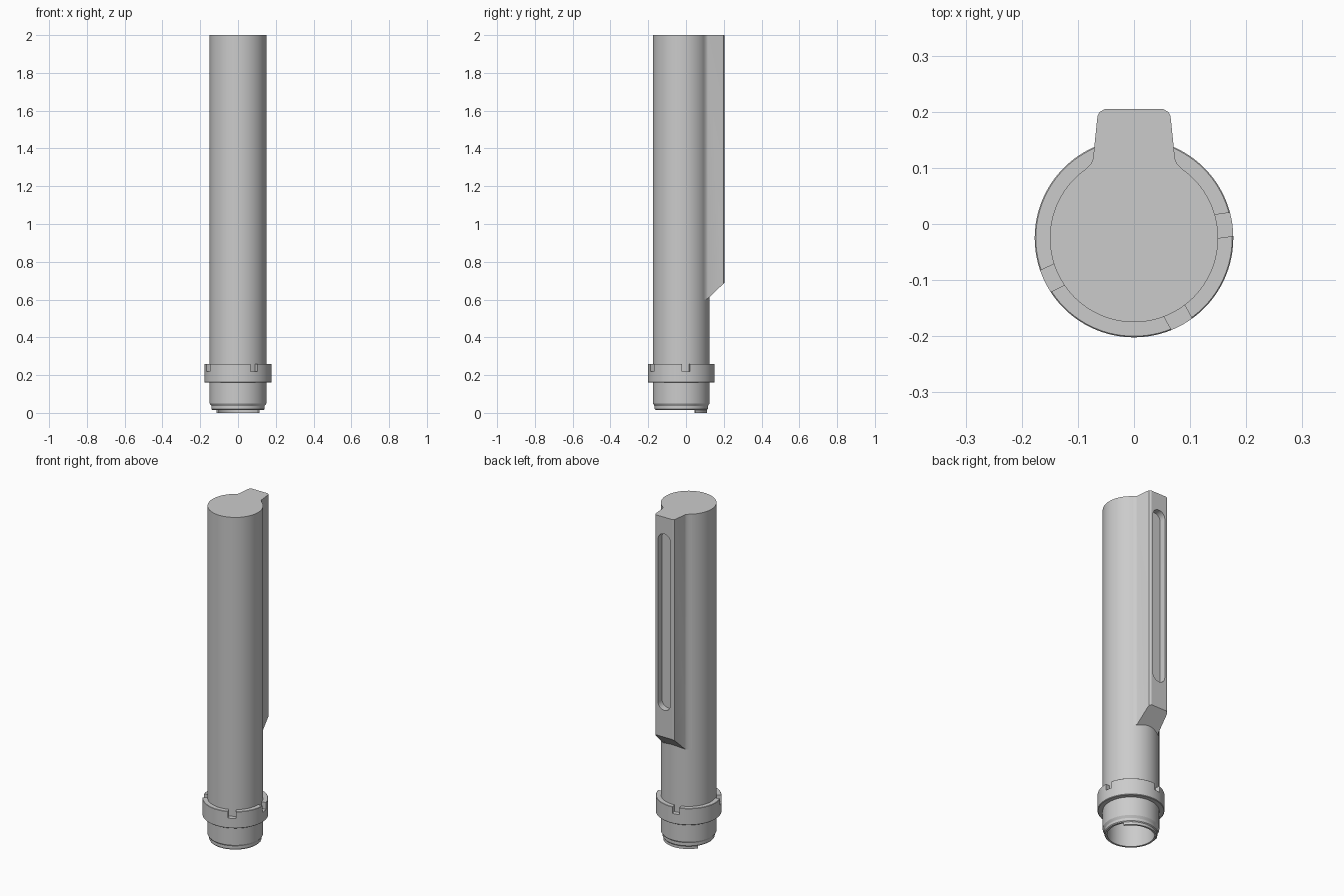
import bpy, bmesh, math
from mathutils import Matrix, Vector

if "Cube" in bpy.data.objects:
    bpy.data.objects.remove(bpy.data.objects["Cube"])

CY = -0.025  # tube axis offset in y
R = 0.15


def finish(bm, name, smooth=True):
    bmesh.ops.recalc_face_normals(bm, faces=bm.faces)
    me = bpy.data.meshes.new(name)
    bm.to_mesh(me)
    bm.free()
    ob = bpy.data.objects.new(name, me)
    bpy.context.collection.objects.link(ob)
    if smooth:
        shade(ob)
    return ob


def shade(ob):
    bpy.ops.object.select_all(action='DESELECT')
    ob.select_set(True)
    bpy.context.view_layer.objects.active = ob
    bpy.ops.object.shade_smooth_by_angle(angle=math.radians(25))


def lathe(name, profile, closed=False, steps=96):
    """Spin (radius, z) points around the tube axis."""
    bm = bmesh.new()
    vs = [bm.verts.new((r, 0, z)) for r, z in profile]
    es = [bm.edges.new(p) for p in zip(vs, vs[1:])]
    if closed:
        es.append(bm.edges.new((vs[-1], vs[0])))
    bmesh.ops.spin(bm, geom=vs + es, cent=(0, 0, 0), axis=(0, 0, 1),
                   angle=math.tau, steps=steps, use_duplicate=False)
    bmesh.ops.remove_doubles(bm, verts=bm.verts, dist=1e-5)
    bmesh.ops.translate(bm, verts=bm.verts, vec=(0, CY, 0))
    return finish(bm, name)


def prism(name, pts, vec, smooth=True):
    """Extrude a flat polygon along vec."""
    bm = bmesh.new()
    f = bm.faces.new([bm.verts.new(p) for p in pts])
    ext = bmesh.ops.extrude_face_region(bm, geom=[f])
    bmesh.ops.translate(bm, vec=vec, verts=[g for g in ext['geom'] if isinstance(g, bmesh.types.BMVert)])
    return finish(bm, name, smooth)


def arc(r, a0, a1, n, cx=0.0, cy=CY):
    return [(cx + r * math.cos(math.radians(a0 + (a1 - a0) * i / n)),
             cy + r * math.sin(math.radians(a0 + (a1 - a0) * i / n))) for i in range(n + 1)]


def cut(ob, cutter):
    m = ob.modifiers.new("cut", 'BOOLEAN')
    m.operation, m.object, m.solver = 'DIFFERENCE', cutter, 'EXACT'
    bpy.context.view_layer.objects.active = ob
    bpy.ops.object.modifier_apply(modifier=m.name)
    bpy.data.objects.remove(cutter)
    shade(ob)


# Hollow tube, closed at the top, stepped and chamfered at the open bottom
lathe("tube", [(0, 2.0), (R, 2.0), (R, 0.05), (0.141, 0.037), (0.141, 0.021), (0.137, 0.016),
               (0.126, 0.016), (0.126, 1.9), (0, 1.9)])

# Partial lip at the rear of the bottom rim
lip = arc(0.137, 33, 147, 32) + arc(0.127, 147, 33, 32)
prism("bottom_lip", [(x, y, 0) for x, y in lip], (0, 0, 0.02))

# Rear rail: right half outline mirrored, root follows the tube
half = [(0.100, 0.087), (0.086, 0.098), (0.077, 0.107), (0.073, 0.116),
        (0.065, 0.193), (0.062, 0.199), (0.052, 0.205)]
outline = half + [(-x, y) for x, y in reversed(half)] + arc(R - 0.001, 131.8, 48.2, 20)
rail = prism("rail", [(x, y, 2.0) for x, y in outline], (0, 0, -1.4), False)
for v in rail.data.vertices:
    if v.co.z < 1:
        v.co.z = 0.6 + max(0, v.co.y - 0.11) * 0.95

# Long rounded slot in the rail's back face
W = 0.041
slot = arc(W, 0, 180, 16, 0, 1.90 - W) + arc(W, 180, 360, 16, 0, 0.85 + W)
cut(rail, prism("slot_cutter", [(x, 0.167, z) for x, z in slot], (0, 0.1, 0), False))

# Notched locking ring
ring = lathe("locking_ring", [(0.149, 0.26), (0.175, 0.26), (0.177, 0.258), (0.177, 0.163),
                              (0.174, 0.16), (0.149, 0.16)], closed=True)
bm = bmesh.new()
for a in (8, -61, 206, 102):
    m = (Matrix.Translation((0, CY, 0)) @ Matrix.Rotation(math.radians(a), 4, 'Z')
         @ Matrix.Translation((0.17, 0, 0.26)) @ Matrix.Diagonal((0.08, 0.042, 0.08, 1)))
    bmesh.ops.create_cube(bm, size=1, matrix=m)
cut(ring, finish(bm, "notch_cutter", False))
